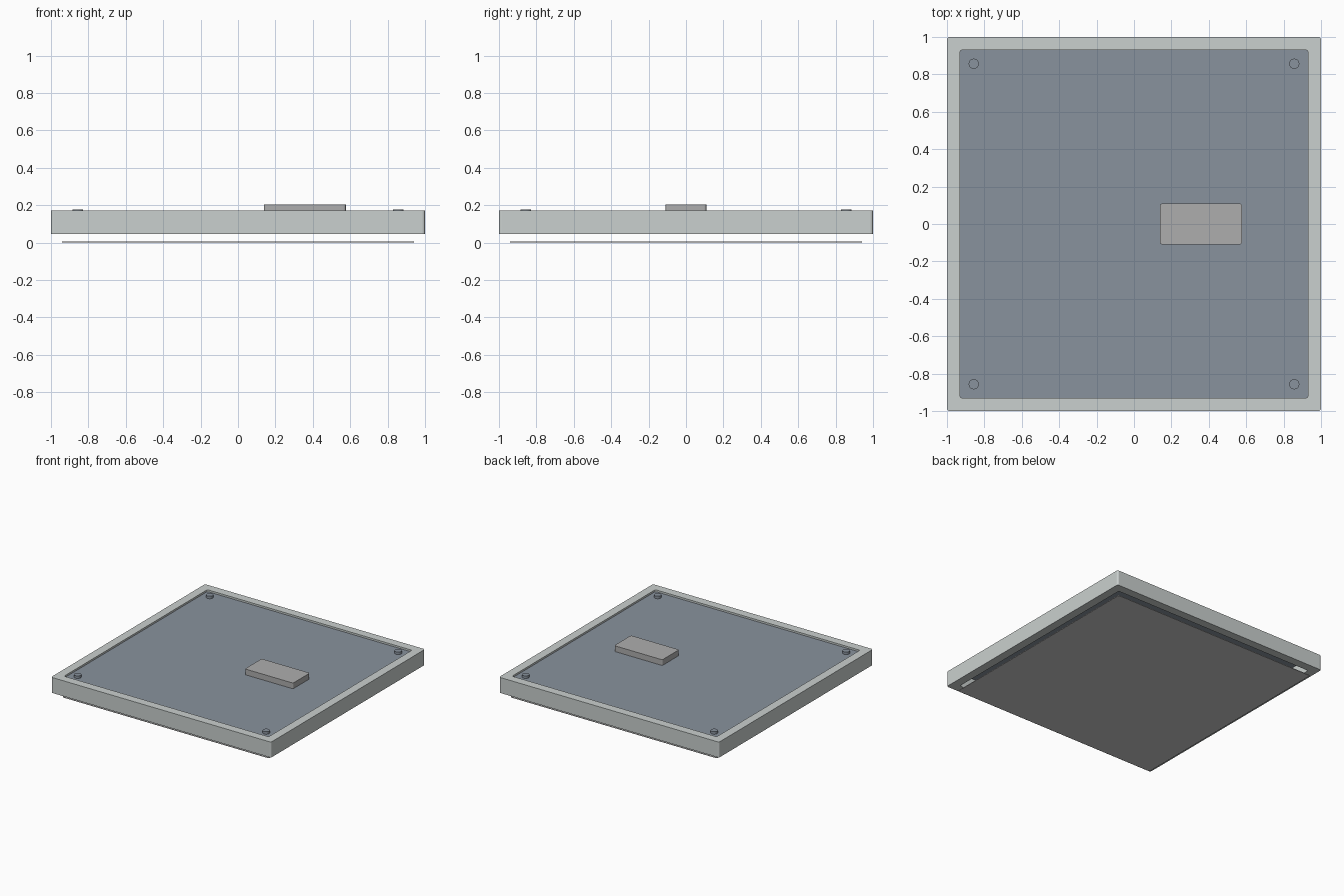
import bpy, bmesh, math

if "Cube" in bpy.data.objects:
    bpy.data.objects.remove(bpy.data.objects["Cube"])


def material(name, rgb):
    m = bpy.data.materials.new(name)
    m.diffuse_color = (*rgb, 1)
    m.use_nodes = True
    m.node_tree.nodes["Principled BSDF"].inputs["Base Color"].default_value = m.diffuse_color
    return m


def finish(name, bm, mat=None):
    bmesh.ops.recalc_face_normals(bm, faces=bm.faces)
    mesh = bpy.data.meshes.new(name)
    bm.to_mesh(mesh)
    bm.free()
    ob = bpy.data.objects.new(name, mesh)
    bpy.context.collection.objects.link(ob)
    if mat:
        mesh.materials.append(mat)
    return ob


def rounded_rect(cx, hx, hy, r, seg=4):
    pts = []
    for i, (sx, sy) in enumerate([(1, 1), (-1, 1), (-1, -1), (1, -1)]):
        for k in range(seg + 1):
            a = math.pi / 2 * (i + k / seg)
            pts.append((cx + sx * (hx - r) + r * math.cos(a),
                        sy * (hy - r) + r * math.sin(a)))
    return pts


def slab(name, cx, hx, hy, r, z0, z1, mat=None):
    bm = bmesh.new()
    lo, hi = [[bm.verts.new((x, y, z)) for x, y in rounded_rect(cx, hx, hy, r)]
              for z in (z0, z1)]
    bm.faces.new(lo)
    bm.faces.new(hi)
    for i in range(len(lo)):
        j = (i + 1) % len(lo)
        bm.faces.new((lo[i], lo[j], hi[j], hi[i]))
    return finish(name, bm, mat)


def ring(name, outer, inner, r_out, r_in, z0, z1, mat=None):
    bm = bmesh.new()
    section = [(outer, r_out, z0), (outer, r_out, z1), (inner, r_in, z1), (inner, r_in, z0)]
    loops = [[bm.verts.new((x, y, z)) for x, y in rounded_rect(0, h, h, r)]
             for h, r, z in section]
    for a, b in zip(loops, loops[1:] + loops[:1]):
        for i in range(len(a)):
            j = (i + 1) % len(a)
            bm.faces.new((a[i], a[j], b[j], b[i]))
    return finish(name, bm, mat)


frame_mat = material("frame_grey", (0.59, 0.63, 0.62))
panel_mat = material("panel_blue_grey", (0.25, 0.29, 0.34))
block_mat = material("block_grey", (0.42, 0.42, 0.42))

# Open square frame, top sheet, floating base sheet and raised block
ring("frame", 1.0, 0.93, 0.015, 0.012, 0.045, 0.172, frame_mat)
slab("top_panel", 0, 0.931, 0.931, 0.012, 0.151, 0.157, panel_mat)
slab("base_sheet", 0, 0.94, 0.94, 0.012, 0.0, 0.005)
slab("raised_block", 0.358, 0.219, 0.109, 0.012, 0.155, 0.204, block_mat)

# Corner studs
for sx in (-1, 1):
    for sy in (-1, 1):
        bpy.ops.mesh.primitive_cylinder_add(vertices=24, radius=0.027, depth=0.024,
                                            location=(sx * 0.857, sy * 0.857, 0.166))
        stud = bpy.context.object
        stud.name = "corner_stud"
        stud.data.materials.append(panel_mat)
        bpy.ops.object.shade_smooth_by_angle(angle=math.radians(40))
